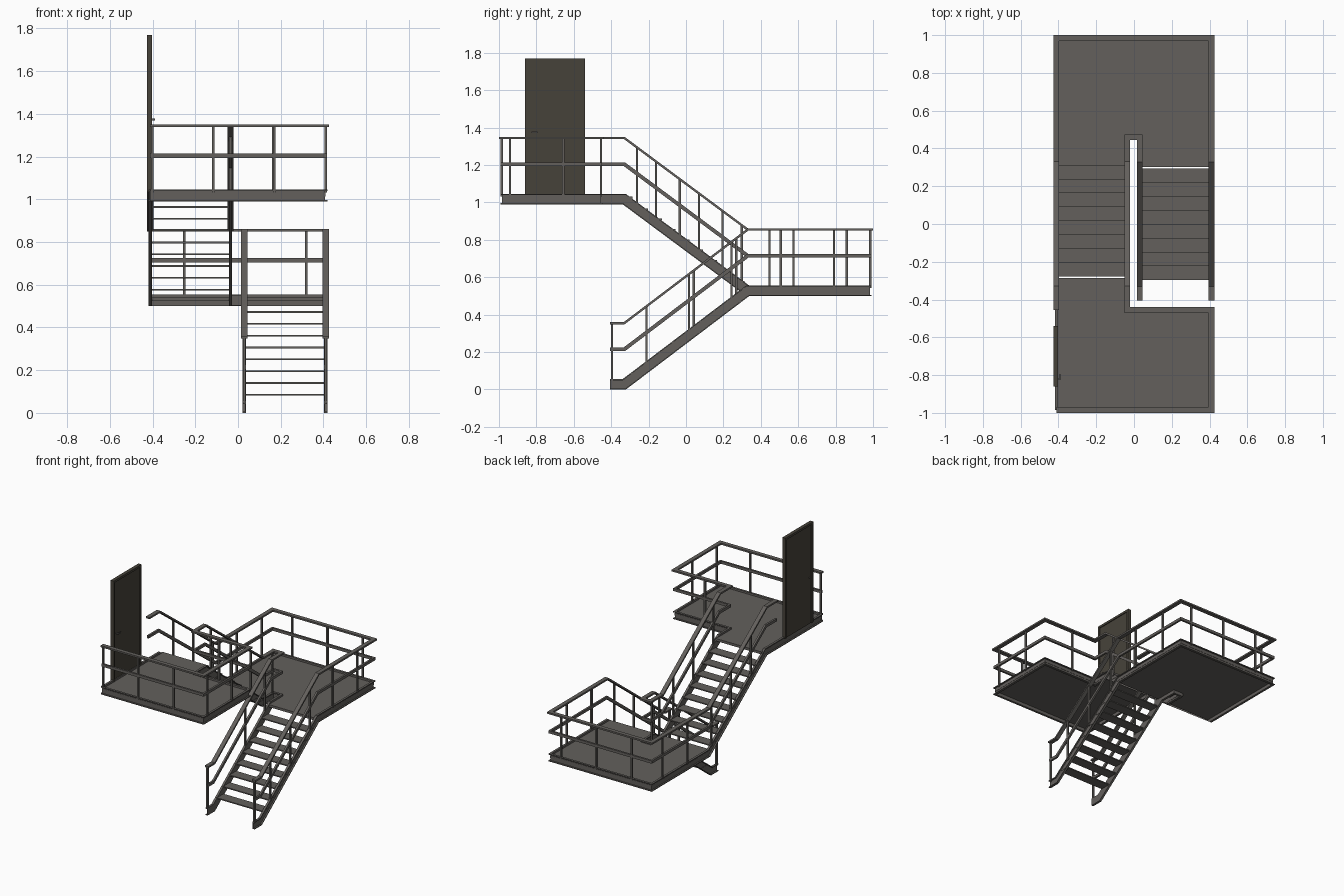
import bpy, bmesh
from mathutils import Vector as V

if "Cube" in bpy.data.objects:
    bpy.data.objects.remove(bpy.data.objects["Cube"])


def material(name, col):
    m = bpy.data.materials.new(name)
    m.diffuse_color = (*col, 1)
    m.use_nodes = True
    m.node_tree.nodes["Principled BSDF"].inputs["Base Color"].default_value = m.diffuse_color
    return m


STEEL = material("grey_steel", (0.125, 0.117, 0.108))
DOOR = material("dark_brown_door", (0.062, 0.055, 0.042))


def finish(name, bm, mat):
    bmesh.ops.recalc_face_normals(bm, faces=bm.faces)
    me = bpy.data.meshes.new(name)
    bm.to_mesh(me)
    bm.free()
    me.materials.append(mat)
    ob = bpy.data.objects.new(name, me)
    bpy.context.collection.objects.link(ob)


def add_box(bm, lo, hi):
    r = bmesh.ops.create_cube(bm, size=1)
    for v in r["verts"]:
        v.co = V([lo[i] + (v.co[i] + 0.5) * (hi[i] - lo[i]) for i in range(3)])


def boxes(name, items, mat=STEEL):
    bm = bmesh.new()
    for lo, hi in items:
        add_box(bm, lo, hi)
    finish(name, bm, mat)


def sweep(name, path, profile, dz=0.0):
    """Sweep a (right, up) profile along a path with mitred corners."""
    pts = [V(p) + V((0, 0, dz)) for p in path]
    dirs = [(b - a).normalized() for a, b in zip(pts, pts[1:])]
    bm = bmesh.new()
    rings = []
    for i, p in enumerate(pts):
        d1 = dirs[max(i - 1, 0)]
        n = d1 + dirs[min(i, len(dirs) - 1)]
        s = d1.cross(V((0, 0, 1))).normalized()
        u = s.cross(d1)
        ring = []
        for a, b in profile:
            off = s * a + u * b
            off -= d1 * (off.dot(n) / d1.dot(n))
            ring.append(bm.verts.new(p + off))
        rings.append(ring)
    k = len(profile)
    for r, q in zip(rings, rings[1:]):
        for j in range(k):
            bm.faces.new((r[j], r[(j + 1) % k], q[(j + 1) % k], q[j]))
    bm.faces.new(rings[0])
    bm.faces.new(rings[-1])
    finish(name, bm, STEEL)


def along(path, dist):
    for a, b in zip(path, path[1:]):
        a, b = V(a), V(b)
        L = (b - a).length
        if dist <= L:
            return a + (b - a) * dist / L
        dist -= L
    return V(path[-1])


def rect(w, h):
    return [(-w / 2, -h / 2), (w / 2, -h / 2), (w / 2, h / 2), (-w / 2, h / 2)]


# centre lines of the stringers: floor, half landing, top landing
Z0, Z1, Z2 = 0.0275, 0.5275, 1.0175
XR, XL, XI, XJ, B = 0.41, -0.411, 0.03, -0.035, 0.33
outer = [(XR, -0.405, Z0), (XR, -B, Z0), (XR, B, Z1), (XR, 0.985, Z1), (XL, 0.985, Z1),
         (XL, B, Z1), (XL, -B, Z2), (XL, -0.455, Z2)]
inner = [(XL, -0.985, Z2), (XR, -0.985, Z2), (XR, -0.455, Z2), (XJ, -0.455, Z2), (XJ, -B, Z2),
         (XJ, B, Z1), (XJ, 0.46, Z1), (XI, 0.46, Z1), (XI, B, Z1), (XI, -B, Z0), (XI, -0.405, Z0)]

# C-channel stringers, flanges facing outward
h, t = 0.0275, 0.006
channel = [(-0.008, -h), (0.008, -h), (0.008, -h + t), (-0.002, -h + t),
           (-0.002, h - t), (0.008, h - t), (0.008, h), (-0.008, h)]
sweep("outer_stringer", outer[:-1] + [(XL, -0.985, Z2)], channel)
sweep("inner_stringer", inner, channel)

# handrails, mid rails and evenly spaced posts
for name, path in (("outer", outer), ("inner", inner)):
    sweep(name + "_handrail", path, rect(0.03, 0.012), 0.327)
    sweep(name + "_mid_rail", path, rect(0.014, 0.02), 0.187)
    if name == "outer":
        spots = [along(path, 0.01)] + [along(path, 0.224 + 0.285 * k) for k in range(13)]
    else:
        spots = [along(path, 0.01 + 0.285 * k) for k in range(13)]
        spots = [p for p in spots if not (abs(p.y + 0.455) < 0.005 and p.z > 1)]
        spots += [V((0.165, -0.455, Z2)), V((XI, -0.395, Z0))]
    r = 0.006
    boxes(name + "_posts", [((p.x - r, p.y - r, p.z + 0.015), (p.x + r, p.y + r, p.z + 0.325))
                            for p in spots])

# treads of both flights
tread, rise, depth = 0.0737, 0.0553, 0.076
boxes("lower_treads", [((XI, -0.297 + tread * k, 0.081 + rise * k),
                        (XR, -0.297 + tread * k + depth, 0.089 + rise * k)) for k in range(8)])
boxes("upper_treads", [((XL, 0.313 - tread * k - depth, 0.573 + rise * k),
                        (XJ, 0.313 - tread * k, 0.581 + rise * k)) for k in range(8)])

# landing decks with tongues reaching the flights
d0, d1 = 0.004, 0.014
boxes("half_landing_deck", [((XL, 0.46, Z1 - d0), (XR, 0.985, Z1 + d1)),
                            ((XI, 0.302, Z1 - d0), (XR, 0.46, Z1 + d1)),
                            ((XL, 0.30, Z1 - d0), (XJ, 0.46, Z1 + d1))])
boxes("top_landing_deck", [((XL, -0.985, Z2 - d0), (XR, -0.455, Z2 + d1)),
                           ((XL, -0.455, Z2 - d0), (XJ, -0.286, Z2 + d1))])

# door: frame, recessed leaf, handles on both sides
y0, y1, zb, zt, f = -0.86, -0.54, 1.035, 1.77, 0.016
xa, xb = -0.427, -0.402
boxes("door_frame", [((xa, y0, zb), (xb, y0 + f, zt)), ((xa, y1 - f, zb), (xb, y1, zt)),
                     ((xa, y0 + f, zt - f), (xb, y1 - f, zt))], DOOR)
boxes("door_leaf", [((xa + 0.006, y0 + f, zb), (xb - 0.006, y1 - f, zt - f))], DOOR)
boxes("door_handle", [((-0.425, -0.826, 1.370), (-0.388, -0.818, 1.378)),
                      ((-0.394, -0.826, 1.370), (-0.388, -0.795, 1.378))], STEEL)
